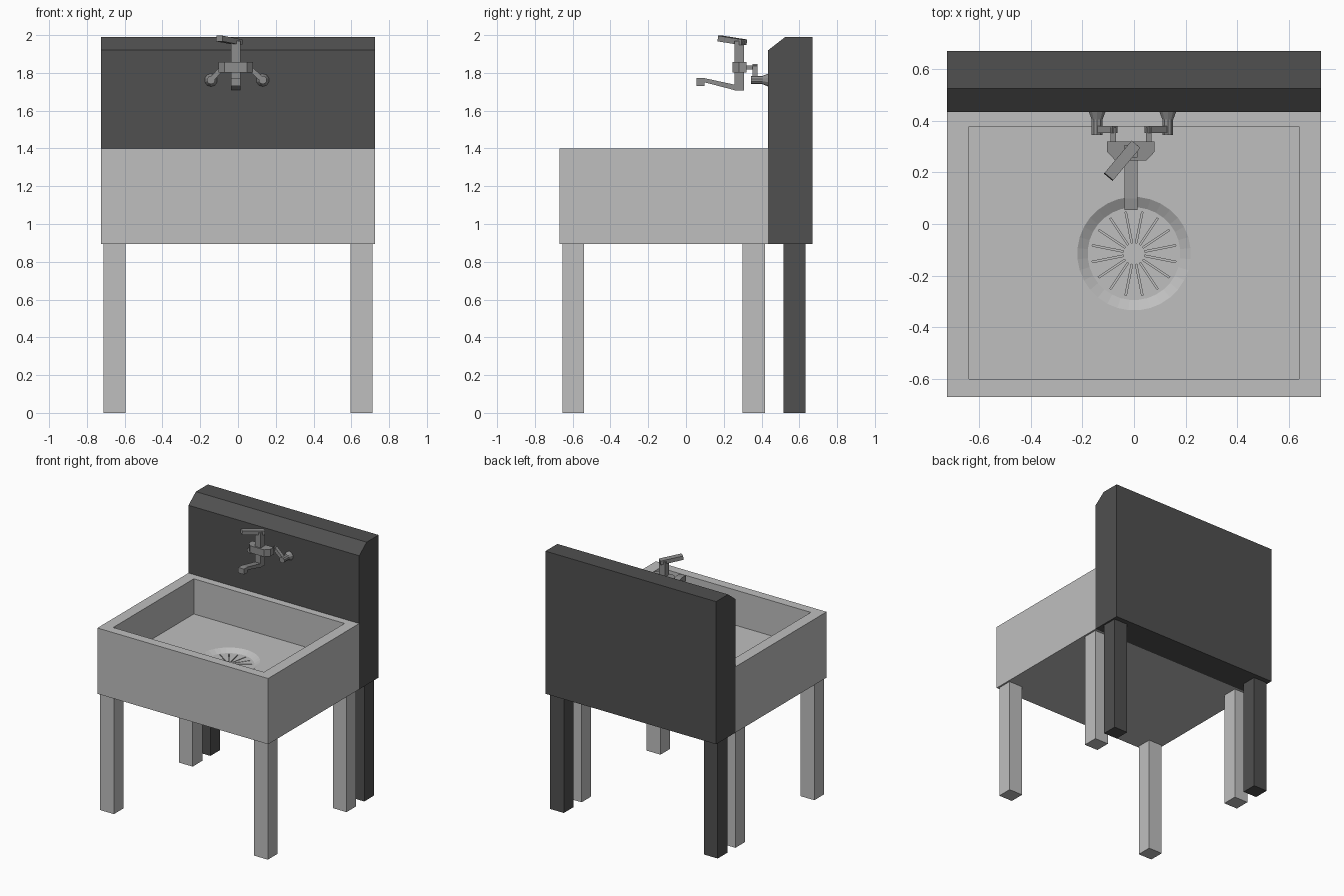
import bpy, bmesh, math
from mathutils import Matrix, Vector

if "Cube" in bpy.data.objects:
    bpy.data.objects.remove(bpy.data.objects["Cube"])


def material(name, v):
    m = bpy.data.materials.new(name)
    m.diffuse_color = (v, v, v, 1)
    m.use_nodes = True
    m.node_tree.nodes["Principled BSDF"].inputs["Base Color"].default_value = m.diffuse_color
    return m


LIGHT = material("light grey", 0.52)
DARK = material("charcoal", 0.08)
METAL = material("mid grey metal", 0.27)


def finish(name, bm, mat):
    bmesh.ops.recalc_face_normals(bm, faces=bm.faces)
    me = bpy.data.meshes.new(name)
    bm.to_mesh(me)
    bm.free()
    me.materials.append(mat)
    ob = bpy.data.objects.new(name, me)
    bpy.context.collection.objects.link(ob)
    return ob


def add_box(bm, x0, x1, y0, y1, z0, z1, turn=Matrix()):
    place = Matrix.Translation(((x0 + x1) / 2, (y0 + y1) / 2, (z0 + z1) / 2))
    size = Matrix.Diagonal((x1 - x0, y1 - y0, z1 - z0, 1))
    bmesh.ops.create_cube(bm, size=1, matrix=turn @ place @ size)


def box(name, mat, *dims, turn=Matrix()):
    bm = bmesh.new()
    add_box(bm, *dims, turn=turn)
    return finish(name, bm, mat)


def prism(name, mat, points, along):
    """Extrude a closed 3D outline by a vector."""
    bm = bmesh.new()
    f = bm.faces.new([bm.verts.new(p) for p in points])
    ext = bmesh.ops.extrude_face_region(bm, geom=[f])["geom"]
    bmesh.ops.translate(bm, vec=along, verts=[v for v in ext if isinstance(v, bmesh.types.BMVert)])
    return finish(name, bm, mat)


def lathe(name, mat, profile, sides, place):
    """Revolve (radius, height) points around local z into a closed solid."""
    bm = bmesh.new()
    rings = [[bm.verts.new(place @ Vector((r * math.cos(a), r * math.sin(a), h)))
              for a in (2 * math.pi * (i + 0.5) / sides for i in range(sides))] for r, h in profile]
    for a, b in zip(rings, rings[1:]):
        for i in range(sides):
            j = (i + 1) % sides
            bm.faces.new((a[i], a[j], b[j], b[i]))
    bm.faces.new(rings[0])
    bm.faces.new(rings[-1])
    return finish(name, bm, mat)


def cut(target, cutter):
    cutter.hide_render = True
    cutter.hide_set(True)
    mod = target.modifiers.new("cut", 'BOOLEAN')
    mod.operation, mod.solver, mod.object = 'DIFFERENCE', 'EXACT', cutter


FLOOR, DISH = 1.13, 1.105
drain = Matrix.Translation((0, -0.115, 0))

# Basin with a hollow, a dished drain and radial slots
basin = box("basin", LIGHT, -0.725, 0.725, -0.67, 0.435, 0.895, 1.40)
cut(basin, box("hollow_cutter", LIGHT, -0.64, 0.64, -0.60, 0.378, FLOOR, 1.6))
cut(basin, lathe("dish_cutter", LIGHT, [(0.18, DISH), (0.22, FLOOR), (0.22, 1.2)], 32, drain))
bm = bmesh.new()
for i in range(16):
    turn = drain @ Matrix.Rotation((i + 0.5) * math.pi / 8, 4, 'Z')
    add_box(bm, 0.042, 0.165, -0.003, 0.003, DISH - 0.02, DISH + 0.02, turn)
cut(basin, finish("slot_cutter", bm, LIGHT))
lathe("drain_button", LIGHT, [(0.04, DISH - 0.005), (0.04, DISH + 0.005)], 16, drain)

# Backsplash with a sloped top front edge
prism("backsplash", DARK, [(-0.725, y, z) for y, z in
      [(0.435, 0.895), (0.67, 0.895), (0.67, 1.99), (0.525, 1.99), (0.435, 1.92)]], (1.45, 0, 0))

# Legs in mirrored pairs
for side, s in (("left", -1), ("right", 1)):
    x0, x1 = sorted((s * 0.595, s * 0.712))
    for part, mat, y0, y1 in (("front_leg", LIGHT, -0.655, -0.54), ("middle_leg", LIGHT, 0.30, 0.417),
                              ("backsplash_leg", DARK, 0.515, 0.632)):
        box(f"{part}_{side}", mat, x0, x1, y0, y1, 0, 0.9)

# Tap column, valve body and spout
CX = -0.012
box("tap_column", METAL, CX - 0.025, CX + 0.025, 0.257, 0.307, 1.708, 1.97)
prism("valve_body", METAL, [(CX + x, y, 1.803) for x, y in
      [(-0.092, 0.32), (-0.092, 0.28), (-0.06, 0.246), (0.06, 0.246), (0.092, 0.28), (0.092, 0.32)]],
      (0, 0, 0.054))
prism("spout", METAL, [(CX - 0.025, y, z) for y, z in
      [(0.055, 1.772), (0.098, 1.772), (0.26, 1.737), (0.26, 1.708), (0.098, 1.75),
       (0.098, 1.73), (0.055, 1.73)]], (0.05, 0, 0))

# Lever handle, turned to the left and rising towards its tip
turn = (Matrix.Translation((CX + 0.012, 0.30, 1.96)) @ Matrix.Rotation(math.radians(-40), 4, 'Z')
        @ Matrix.Rotation(math.radians(-7), 4, 'X'))
box("lever_handle", METAL, -0.022, 0.022, -0.155, 0.01, -0.012, 0.018, turn=turn)

# Supply arms and wall flanges
for side, s in (("left", -1), ("right", 1)):
    xi, xo = CX + s * 0.069, CX + 0.006 + s * 0.137
    box(f"supply_pipe_{side}", METAL, xi - 0.011, xi + 0.011, 0.315, 0.375, 1.818, 1.84)
    d = Vector((xo - xi, 0, 1.762 - 1.83))
    n = Vector((-d.z, 0, d.x)).normalized() * 0.013
    a, b = Vector((xi, 0.352, 1.83)), Vector((xo, 0.352, 1.762))
    a -= d.normalized() * 0.01
    prism(f"supply_link_{side}", METAL, [a + n, a - n, b - n, b + n], (0, 0.027, 0))
    lathe(f"wall_flange_{side}", METAL, [(0.022, 0.345), (0.022, 0.405), (0.035, 0.437)], 10,
          Matrix.Translation((xo, 0, 1.762)) @ Matrix.Rotation(-math.pi / 2, 4, 'X'))
